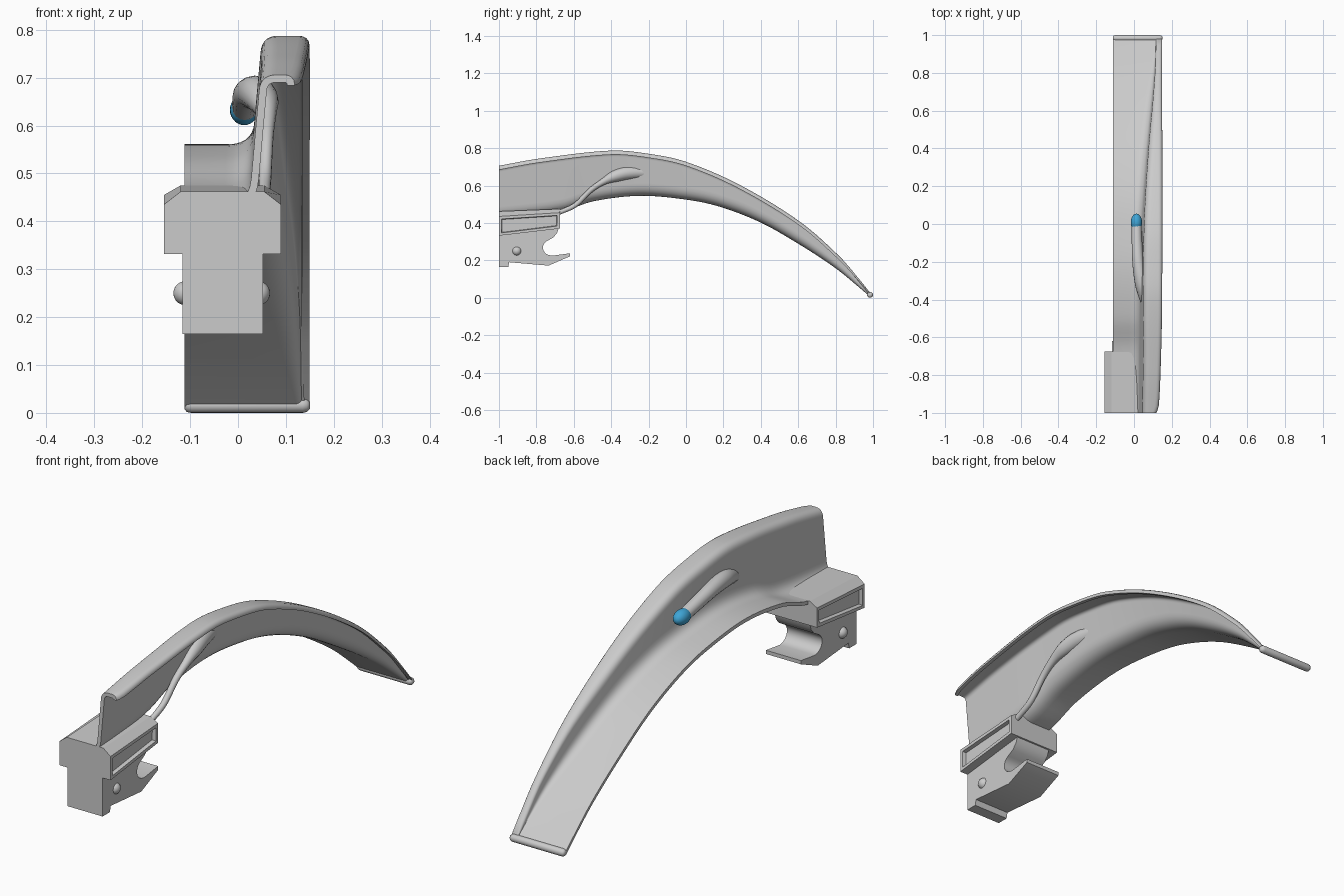
import bpy, bmesh, math
from mathutils import Vector

if "Cube" in bpy.data.objects:
    bpy.data.objects.remove(bpy.data.objects["Cube"])


def interp(table, y):
    """Smooth cubic interpolation through (y, value) pairs."""
    n = len(table)
    def slope(i):
        a, b = table[max(i - 1, 0)], table[min(i + 1, n - 1)]
        return (b[1] - a[1]) / (b[0] - a[0])
    y = min(max(y, table[0][0]), table[-1][0])
    i = max(k for k in range(n - 1) if table[k][0] <= y)
    (y0, v0), (y1, v1) = table[i], table[i + 1]
    d = y1 - y0
    s = (y - y0) / d
    return (v0 * (2*s**3 - 3*s**2 + 1) + v1 * (3*s**2 - 2*s**3)
            + d * (slope(i) * (s**3 - 2*s**2 + s) + slope(i + 1) * (s**3 - s**2)))


def finish(name, bm, angle=30, smooth=True):
    bmesh.ops.recalc_face_normals(bm, faces=bm.faces)
    me = bpy.data.meshes.new(name)
    bm.to_mesh(me)
    bm.free()
    ob = bpy.data.objects.new(name, me)
    bpy.context.collection.objects.link(ob)
    if smooth:
        bpy.ops.object.select_all(action='DESELECT')
        ob.select_set(True)
        bpy.context.view_layer.objects.active = ob
        bpy.ops.object.shade_smooth_by_angle(angle=math.radians(angle))
    return ob


def loft(bm, sections):
    """Skin closed rings and cap both ends."""
    rings = [[bm.verts.new(p) for p in s] for s in sections]
    n = len(rings[0])
    for a, b in zip(rings, rings[1:]):
        for i in range(n):
            j = (i + 1) % n
            bm.faces.new((a[i], a[j], b[j], b[i]))
    bm.faces.new(rings[0])
    bm.faces.new(rings[-1])


def fillet(p, c, q, rp, rq, n=7):
    """Rounded corner c between points p and q."""
    a = c + (p - c).normalized() * rp
    b = c + (q - c).normalized() * rq
    return [(1-s)**2 * a + 2*s*(1-s) * c + s*s * b for s in [k / n for k in range(n + 1)]]


# Blade: Z-shaped section (spatula, web, flange) swept along the curve
TOP = [(-1, .706), (-.78, .745), (-.4, .787), (-.2, .77), (0, .727), (.29, .602),
       (.61, .406), (.82, .222), (.93, .095), (.985, .026)]
BOTTOM = [(-1, .42), (-.66, .462), (-.5, .515), (-.25, .545), (0, .525), (.18, .487),
          (.4, .402), (.61, .283), (.8, .158), (.93, .052), (.985, .004)]
WEB_X = [(-1, .03), (-.4, .036), (0, .047), (.4, .076), (.8, .114), (.985, .125)]
EDGE_X = [(-1, .118), (-.97, .13), (-.8, .14), (-.4, .149), (.985, .149)]


def blade_section(y):
    t = .016
    zb, zt = interp(BOTTOM, y) + t / 2, interp(TOP, y) - t / 2
    h = max(zt - zb, .006)
    zt = zb + h
    xb, xr = interp(WEB_X, y), interp(EDGE_X, y) - t / 2
    xt = min(xb + .09 * h, xr - .01)
    droop = min(.014, h * .2)
    left, c1, c2 = Vector((-.112, zb)), Vector((xb, zb)), Vector((xt, zt))
    c3, end = Vector((xr, zt)), Vector((xr, zt - droop))
    r1, r2 = min(.06, h * .45), min(.025, h * .3, (xr - xt) * .5)
    line = ([left] + fillet(left, c1, c2, r1, r1) + fillet(c1, c2, c3, r2, r2)
            + fillet(c2, c3, end, min(droop, (xr - xt) * .4), droop * .8, 4) + [end])
    up, down = [], []
    for i, p in enumerate(line):
        d = (line[min(i + 1, len(line) - 1)] - line[max(i - 1, 0)]).normalized()
        nrm = Vector((-d.y, d.x)) * t / 2
        up.append(p + nrm)
        down.append(p - nrm)
    return [(p.x, y, p.y) for p in up + down[::-1]]


bm = bmesh.new()
N = 56
stations = [-1 + 1.98 * i / N for i in range(N + 1)]
stations.insert(1, -.985)
loft(bm, [blade_section(y) for y in stations])
finish("blade", bm, 40)


# Rounded bead across the blade tip
def bead_ring(x, r):
    return [(x, .984 + r * math.cos(a), .016 + r * math.sin(a))
            for a in [2 * math.pi * k / 16 for k in range(16)]]


bm = bmesh.new()
loft(bm, [bead_ring(x, r) for x, r in
          [(-.112, .008), (-.107, .014), (-.098, .016), (.135, .016), (.144, .014), (.15, .008)]])
finish("tip_bead", bm, 50)

# Mounting block with chamfered top and a recessed window on each side
def block_section(y, top, edge, low):
    return [(-.12, y, top), (.055, y, top), (.09, y, edge), (.09, y, low),
            (-.155, y, low), (-.155, y, edge)]


bm = bmesh.new()
loft(bm, [block_section(-1, .462, .435, .332), block_section(-.675, .475, .455, .37)])
bmesh.ops.recalc_face_normals(bm, faces=bm.faces)
sides = [f for f in bm.faces if abs(f.normal.x) > .95]
bmesh.ops.inset_individual(bm, faces=sides, thickness=.02)
bmesh.ops.inset_individual(bm, faces=sides, thickness=.004, depth=-.016)
finish("mount_block", bm, smooth=False)

# Hook: side profile extruded across x
hook = [(-1, .40), (-1, .165), (-.95, .165), (-.945, .19), (-.735, .172), (-.62, .222),
        (-.62, .238), (-.715, .225)]
hook += [(-.715 + .05 * math.cos(a), .268 + .043 * math.sin(a))
         for a in [math.radians(-100 - 14 * k) for k in range(1, 11)]]
hook += [(-.71, .322), (-.69, .345), (-.68, .375), (-.675, .41)]
bm = bmesh.new()
loft(bm, [[(x, y, z) for y, z in hook] for x in (-.116, .052)])
finish("mount_hook", bm, 35)


def ball(name, loc, scale):
    bm = bmesh.new()
    bmesh.ops.create_uvsphere(bm, u_segments=24, v_segments=14, radius=1)
    bmesh.ops.scale(bm, vec=scale, verts=bm.verts)
    bmesh.ops.translate(bm, vec=loc, verts=bm.verts)
    return finish(name, bm, 60)


# Detent balls on both sides of the hook
for side, x in (("left", -.11), ("right", .042)):
    ball("detent_ball_" + side, (x, -.905, .25), (.025, .025, .025))


# Lamp tube: thin feed on the right swelling into a barrel that pierces the web
def tube(name, pts):
    ys = [p[1] for p in pts]
    tabs = [[(p[1], p[k]) for p in pts] for k in (0, 2, 3)]
    path = []
    for i in range(49):
        y = ys[0] + (ys[-1] - ys[0]) * i / 48
        x, z, r = (interp(t, y) for t in tabs)
        path.append((Vector((x, y, z)), r))
    rings = []
    for i, (c, r) in enumerate(path):
        d = (path[min(i + 1, 48)][0] - path[max(i - 1, 0)][0]).normalized()
        u = d.cross(Vector((1, 0, 0))).normalized()
        v = d.cross(u)
        rings.append([c + r * (math.cos(a) * u + math.sin(a) * v)
                      for a in [2 * math.pi * k / 16 for k in range(16)]])
    bm = bmesh.new()
    loft(bm, rings)
    finish(name, bm, 50)


tube("lamp_tube", [(.055, -.68, .455, .012), (.057, -.59, .497, .013), (.06, -.51, .575, .014),
                   (.062, -.44, .622, .018), (.054, -.38, .65, .031), (.04, -.31, .667, .036),
                   (.022, -.2, .667, .031), (.016, -.1, .652, .028), (.014, -.01, .635, .026)])

# Blue bulb
bulb = ball("bulb", (.013, .008, .633), (.03, .047, .032))
mat = bpy.data.materials.new("blue_glass")
mat.diffuse_color = (.05, .38, .68, 1)
mat.use_nodes = True
mat.node_tree.nodes["Principled BSDF"].inputs["Base Color"].default_value = mat.diffuse_color
bulb.data.materials.append(mat)
